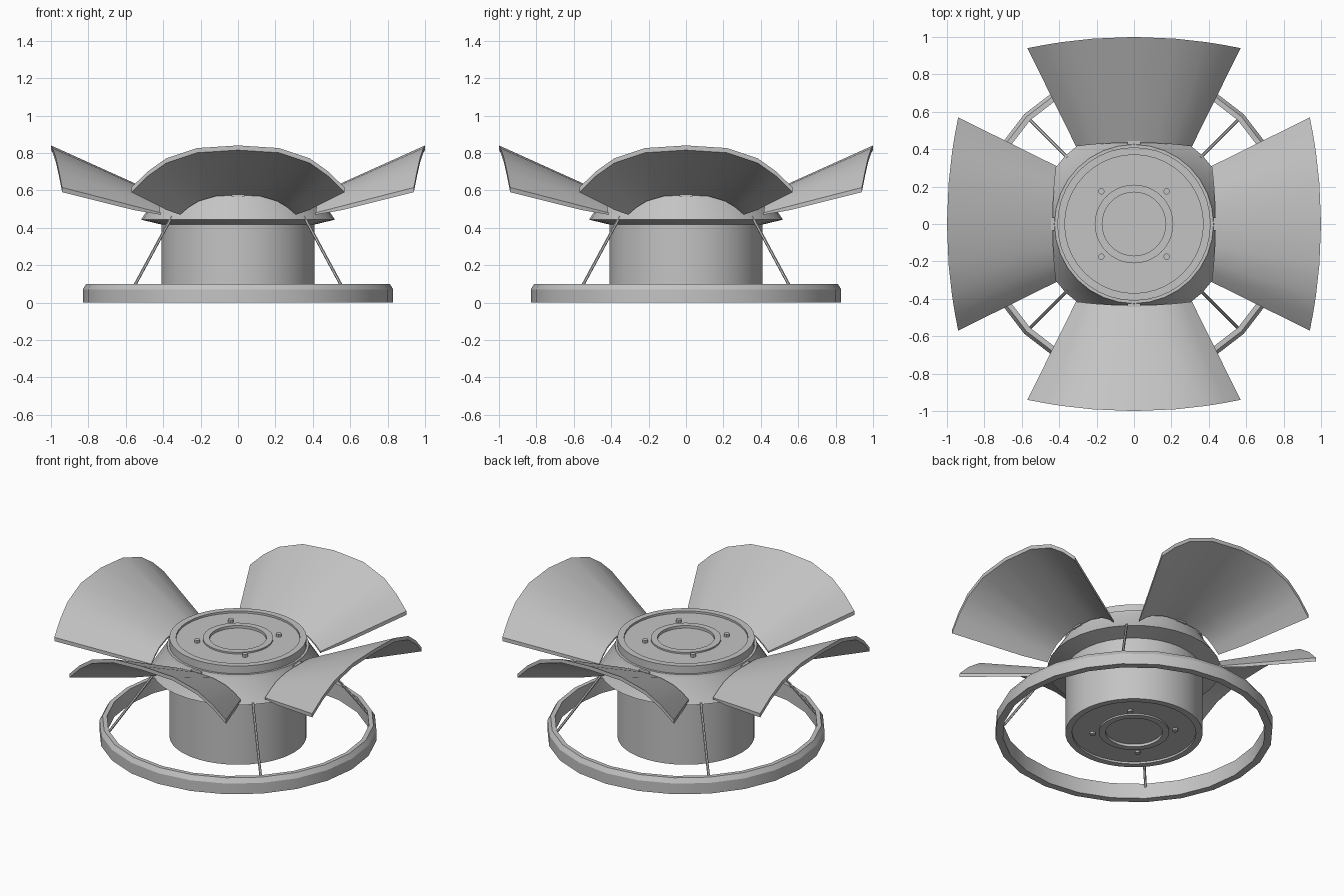
import bpy, bmesh, math
from mathutils import Vector, Matrix

if "Cube" in bpy.data.objects:
    bpy.data.objects.remove(bpy.data.objects["Cube"])

grey = bpy.data.materials.new("plain grey")
grey.diffuse_color = (0.55, 0.55, 0.55, 1)
grey.use_nodes = True
grey.node_tree.nodes["Principled BSDF"].inputs["Base Color"].default_value = grey.diffuse_color


def add(name, verts, faces, smooth=None):
    me = bpy.data.meshes.new(name)
    me.from_pydata(verts, [], faces)
    bm = bmesh.new()
    bm.from_mesh(me)
    bmesh.ops.remove_doubles(bm, verts=bm.verts, dist=1e-5)
    bmesh.ops.recalc_face_normals(bm, faces=bm.faces)
    bm.to_mesh(me)
    bm.free()
    me.materials.append(grey)
    ob = bpy.data.objects.new(name, me)
    bpy.context.collection.objects.link(ob)
    if smooth:
        bpy.ops.object.select_all(action='DESELECT')
        ob.select_set(True)
        bpy.context.view_layer.objects.active = ob
        bpy.ops.object.shade_smooth_by_angle(angle=math.radians(smooth))
    return ob


def lathe(name, profile, n, closed=False, smooth=None):
    """Spin (radius, z) points about the z axis."""
    m = len(profile)
    verts = [(r * math.cos(2 * math.pi * i / n), r * math.sin(2 * math.pi * i / n), z)
             for i in range(n) for r, z in profile]
    faces = []
    for i in range(n):
        j = (i + 1) % n
        for k in range(m if closed else m - 1):
            l = (k + 1) % m
            q = [i * m + k, j * m + k, j * m + l, i * m + l]
            if profile[k][0] == 0:
                q.pop(1)
            elif profile[l][0] == 0:
                q.pop(2)
            faces.append(q)
    return add(name, verts, faces, smooth)


def rod(name, a, b, radius, n=6):
    a, b = Vector(a), Vector(b)
    rot = (b - a).to_track_quat('Z', 'Y')
    ring = [rot @ Vector((radius * math.cos(2 * math.pi * i / n),
                          radius * math.sin(2 * math.pi * i / n), 0)) for i in range(n)]
    verts = [a + p for p in ring] + [b + p for p in ring]
    faces = [(i, (i + 1) % n, n + (i + 1) % n, n + i) for i in range(n)]
    faces += [list(range(n)), list(range(n, 2 * n))]
    return add(name, verts, faces, 30)


# Base ring with chamfered top edge
lathe("base_ring", [(0.785, 0), (0.83, 0), (0.83, 0.07), (0.812, 0.1), (0.785, 0.1)],
      24, closed=True, smooth=20)

# Motor drum: rimmed, recessed plate at both ends with a raised collar
lower = [(0, 0.02), (0.17, 0.02), (0.17, 0.003), (0.21, 0.003), (0.21, 0.013),
         (0.37, 0.013), (0.37, 0), (0.41, 0)]
lathe("motor_drum", lower + [(r, 0.65 - z) for r, z in reversed(lower)], 40, smooth=30)

# Flared skirt which carries the blades
lathe("blade_skirt", [(0.40, 0.415), (0.518, 0.443), (0.43, 0.58), (0.425, 0.6), (0.40, 0.6)],
      32, closed=True, smooth=30)

# Bolts on both end plates
for k in range(4):
    a = math.radians(45 + 90 * k)
    x, y = 0.247 * math.cos(a), 0.247 * math.sin(a)
    rod("top_bolt", (x, y, 0.63), (x, y, 0.655), 0.017, 12)
    rod("bottom_bolt", (x, y, 0.02), (x, y, -0.0), 0.017, 12)

# Thin struts from ring to skirt
for k in range(4):
    a = math.radians(45 + 90 * k)
    c, s = math.cos(a), math.sin(a)
    rod("strut", (0.79 * c, 0.79 * s, 0.08), (0.50 * c, 0.50 * s, 0.46), 0.008)

# Arched blades: half-width and drop fractions across, stations along
half = [(0, 0), (0.386, 0.0625), (0.675, 0.31), (0.85, 0.625), (1, 1)]
across = [(-w, d) for w, d in reversed(half[1:])] + half
stations = [(0, 0.01), (0.27, 0.022), (1, 0.025)]
nc = len(across)


def mix(a, b, t):
    return a + (b - a) * t


def blade(name, turn):
    verts = []
    for side in (0, 1):
        for t, thick in stations:
            for w, d in across:
                x = mix(0.435, 1.0, t) - mix(0.02, 0.06, t) * w * w
                y = w * mix(0.31, 0.57, t)
                z = mix(0.585, 0.84, t) - mix(0.105, 0.225, t) * d
                verts.append(Matrix.Rotation(turn, 3, 'Z') @ Vector((x, y, z - side * thick)))
    off = nc * len(stations)
    faces, rows = [], len(stations)
    for r in range(rows - 1):
        for c in range(nc - 1):
            q = [r * nc + c, r * nc + c + 1, (r + 1) * nc + c + 1, (r + 1) * nc + c]
            faces += [q, [i + off for i in q]]
        for c in (0, nc - 1):
            a, b = r * nc + c, (r + 1) * nc + c
            faces.append([a, b, b + off, a + off])
    for r in (0, rows - 1):
        for c in range(nc - 1):
            a = r * nc + c
            faces.append([a, a + 1, a + 1 + off, a + off])
    return add(name, verts, faces, 35)


for k in range(4):
    turn = k * math.pi / 2
    blade("blade", turn)
    # Small locating tab under each blade root
    bm = bmesh.new()
    bmesh.ops.create_cube(bm, size=1, matrix=Matrix.Rotation(turn, 4, 'Z')
                          @ Matrix.Translation((0.425, 0, 0.58))
                          @ Matrix.Diagonal((0.04, 0.07, 0.025, 1)))
    bm.verts.index_update()
    add("blade_tab", [v.co.copy() for v in bm.verts],
        [[v.index for v in f.verts] for f in bm.faces])
    bm.free()
